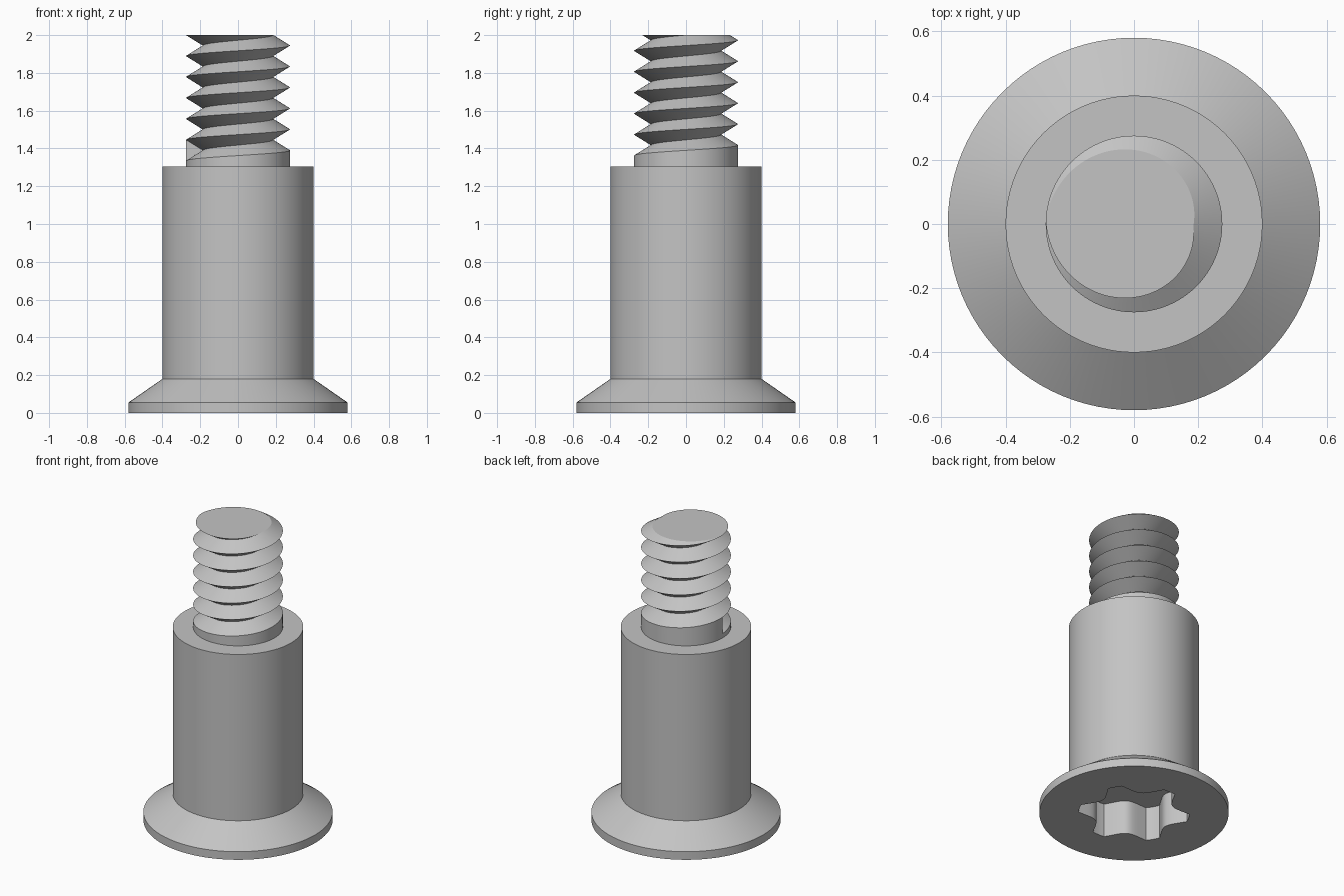
import bpy, bmesh
from math import sin, cos, pi, tau, radians

cube = bpy.data.objects.get("Cube")
if cube:
    bpy.data.objects.remove(cube, do_unlink=True)

STEPS = 96                       # sides per turn
steel = bpy.data.materials.new("steel_grey")
steel.use_nodes = True
steel.diffuse_color = (0.55, 0.55, 0.55, 1)
steel.node_tree.nodes["Principled BSDF"].inputs["Base Color"].default_value = (0.55, 0.55, 0.55, 1)


def point(bm, r, i, z):
    a = tau * i / STEPS
    return bm.verts.new((r * cos(a), r * sin(a), z))


def finish(bm, name):
    bmesh.ops.recalc_face_normals(bm, faces=bm.faces)
    mesh = bpy.data.meshes.new(name)
    bm.to_mesh(mesh)
    bm.free()
    mesh.materials.append(steel)
    obj = bpy.data.objects.new(name, mesh)
    bpy.context.collection.objects.link(obj)
    bpy.ops.object.select_all(action='DESELECT')
    obj.select_set(True)
    bpy.context.view_layer.objects.active = obj
    bpy.ops.object.shade_smooth_by_angle(angle=radians(25))


def socket_radius(i):
    # Six narrow lobes separated by rounded inward bulges
    sector = STEPS // 6
    off = abs((i % sector) - sector / 2)          # steps away from a lobe centre
    if off <= 2:
        return 0.34
    t = (sector / 2 - off) / (sector / 2 - 2)
    return 0.25 + 0.09 * t * t


# Head and shoulder: one turned profile whose inner rings form the drive socket
bm = bmesh.new()
rings = [[point(bm, socket_radius(i), i, z) for i in range(STEPS)] for z in (0.23, 0)]
for r, z in ((0.58, 0), (0.58, 0.055), (0.4, 0.18), (0.4, 1.305)):
    rings.append([point(bm, r, i, z) for i in range(STEPS)])
for low, high in zip(rings, rings[1:]):
    for i in range(STEPS):
        j = (i + 1) % STEPS
        bm.faces.new((low[i], low[j], high[j], high[i]))
bm.faces.new(rings[0])           # socket floor
bm.faces.new(rings[-1])          # shoulder top
finish(bm, "head_and_shoulder")

# Threaded shank: helical crest and root lines, starting at the left-hand side (-x)
PITCH, START, BASE, TOP = 0.111, 1.3345, 1.305, 2.0
CREST, ROOT = 0.275, 0.185
bm = bmesh.new()
half = STEPS // 2
count = STEPS * 8
crest = [point(bm, CREST, i + half, START + PITCH * i / STEPS) for i in range(count)]
root = [point(bm, ROOT, i + half, START + PITCH * (i / STEPS + 0.5)) for i in range(count)]
foot = [point(bm, CREST, i + half, BASE) for i in range(STEPS)]
for i in range(count - STEPS - 1):
    bm.faces.new((crest[i], crest[i + 1], root[i + 1], root[i]))
    bm.faces.new((root[i], root[i + 1], crest[i + STEPS + 1], crest[i + STEPS]))
# Plain collar under the first turn, and the wall where the groove begins
for i in range(STEPS):
    bm.faces.new((foot[i], foot[(i + 1) % STEPS], crest[i + 1], crest[i]))
bm.faces.new((crest[0], root[0], crest[STEPS]))
bm.faces.new(foot)
# Cut the tip flat and cap it
cut = bmesh.ops.bisect_plane(bm, geom=bm.verts[:] + bm.edges[:] + bm.faces[:], dist=1e-6,
                             plane_co=(0, 0, TOP), plane_no=(0, 0, 1), clear_outer=True)
rim = [e for e in cut["geom_cut"] if isinstance(e, bmesh.types.BMEdge)]
bmesh.ops.edgeloop_fill(bm, edges=rim)
loose = [v for v in bm.verts if not v.link_faces]
bmesh.ops.delete(bm, geom=loose, context='VERTS')
finish(bm, "threaded_shank")
